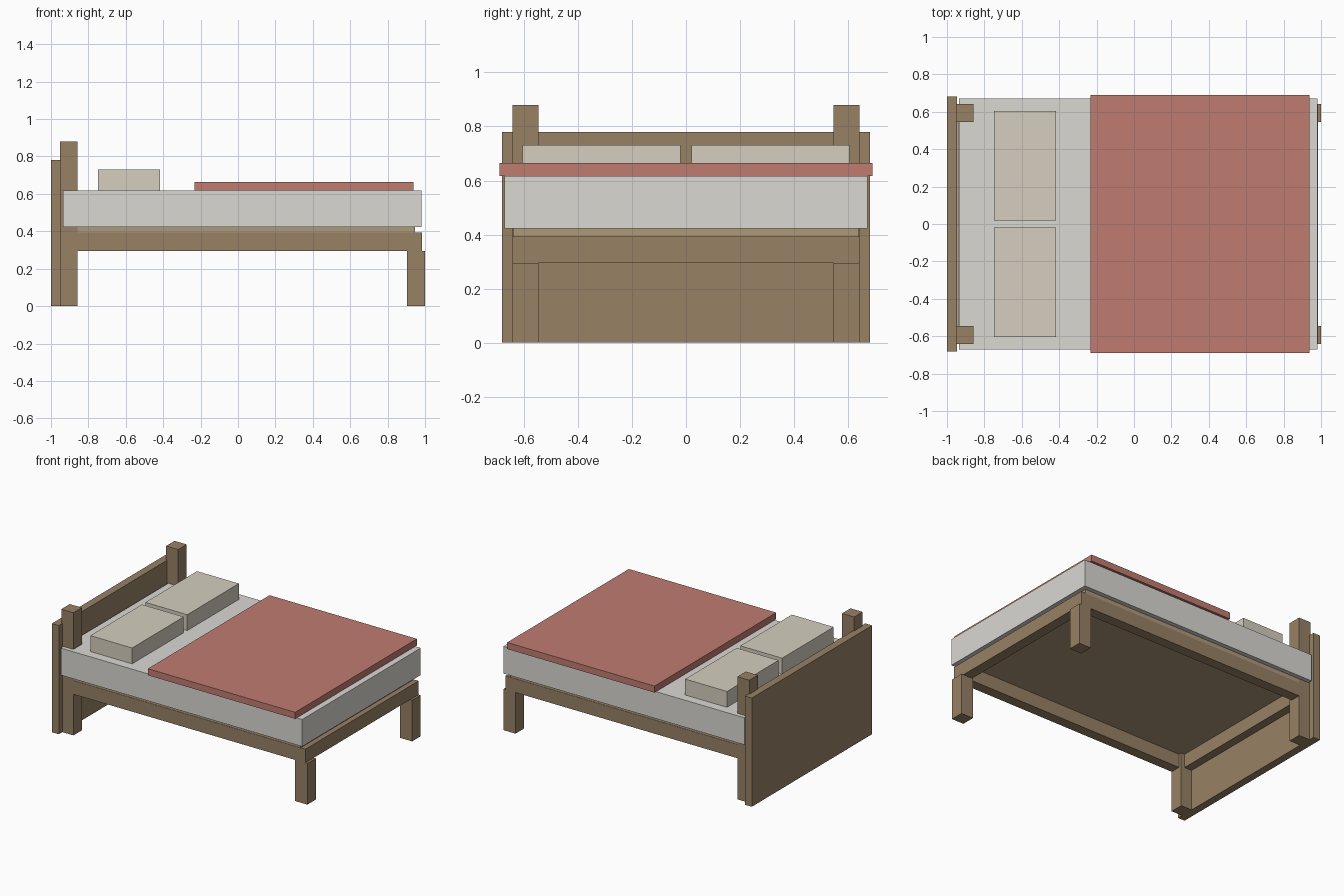
import bpy

if "Cube" in bpy.data.objects:
    bpy.data.objects.remove(bpy.data.objects["Cube"])


def material(name, rgb):
    m = bpy.data.materials.new(name)
    m.diffuse_color = (*rgb, 1)
    m.use_nodes = True
    m.node_tree.nodes["Principled BSDF"].inputs["Base Color"].default_value = m.diffuse_color
    return m


wood = material("wood", (0.31, 0.22, 0.13))
slat_wood = material("slat_wood", (0.42, 0.32, 0.19))
white = material("mattress_fabric", (0.70, 0.69, 0.65))
cream = material("pillow_fabric", (0.66, 0.62, 0.52))
red = material("blanket_fabric", (0.52, 0.20, 0.16))


def box(name, x, y, z, mat):
    """Box spanning the (min, max) ranges on each axis."""
    spans = (x, y, z)
    bpy.ops.mesh.primitive_cube_add(size=1, location=[(a + b) / 2 for a, b in spans])
    ob = bpy.context.object
    ob.name = name
    ob.scale = [b - a for a, b in spans]
    bpy.ops.object.transform_apply(location=False, rotation=False, scale=True)
    ob.data.materials.append(mat)
    return ob


def pair(name, x, y, z, mat):
    """Same box on both sides of the bed (y given for the back side)."""
    box("back_" + name, x, y, z, mat)
    box("front_" + name, x, (-y[1], -y[0]), z, mat)


# Headboard and posts
box("headboard", (-1.0, -0.945), (-0.682, 0.682), (0, 0.78), wood)
pair("head_post", (-0.953, -0.857), (0.546, 0.642), (0, 0.88), wood)

# Foot legs
pair("foot_leg", (0.904, 1.0), (0.546, 0.642), (0, 0.295), wood)

# Frame rails
pair("side_rail", (-0.885, 0.91), (0.568, 0.642), (0.295, 0.393), wood)
box("foot_rail", (0.91, 0.984), (-0.642, 0.642), (0.295, 0.393), wood)
box("head_rail", (-0.945, -0.885), (-0.642, 0.642), (0.295, 0.393), wood)

# Base board under the mattress
box("base_board", (-0.92, 0.946), (-0.64, 0.64), (0.393, 0.423), slat_wood)

# Bedding
box("mattress", (-0.936, 0.98), (-0.672, 0.672), (0.423, 0.617), white)
pair("pillow", (-0.749, -0.417), (0.02, 0.605), (0.617, 0.731), cream)
box("blanket", (-0.233, 0.937), (-0.69, 0.69), (0.617, 0.664), red)
